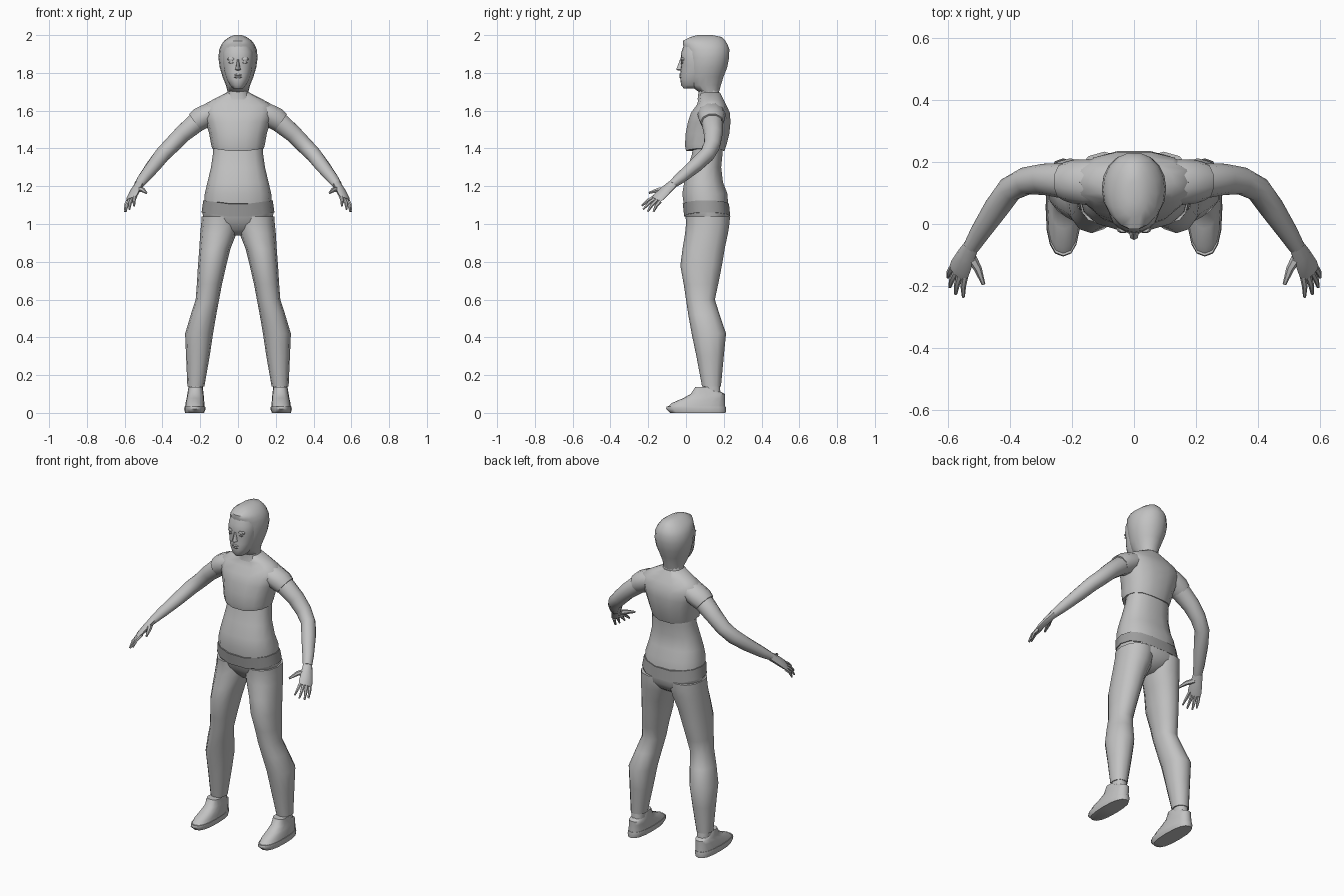
import bpy, bmesh, math
from mathutils import Vector


def material(name, v):
    m = bpy.data.materials.new(name)
    m.diffuse_color = (v, v, v, 1)
    return m


GREY = material("light grey", 0.54)
BELT = material("belt grey", 0.34)


def skin(name, rings, mat, mirror=False, caps=True, angle=50):
    """Join rings of points into one surface."""
    bm = bmesh.new()
    vs = [[bm.verts.new(p) for p in r] for r in rings]
    n = len(vs[0])
    for a, b in zip(vs, vs[1:]):
        for i in range(n):
            j = (i + 1) % n
            bm.faces.new((a[i], a[j], b[j], b[i]))
    if caps:
        bm.faces.new(vs[0][::-1])
        bm.faces.new(vs[-1])
    bmesh.ops.recalc_face_normals(bm, faces=bm.faces)
    me = bpy.data.meshes.new(name)
    bm.to_mesh(me)
    bm.free()
    ob = bpy.data.objects.new(name, me)
    bpy.context.collection.objects.link(ob)
    me.materials.append(mat)
    if mirror:
        ob.modifiers.new("mirror", 'MIRROR').use_mirror_merge = False
    bpy.ops.object.select_all(action='DESELECT')
    ob.select_set(True)
    bpy.context.view_layer.objects.active = ob
    bpy.ops.object.shade_smooth_by_angle(angle=math.radians(angle))
    return ob


def sq(v, p):
    return math.copysign(abs(v) ** (2 / p), v)


def loft(name, rows, mat, n=14, p=2.4, **kw):
    """Rows: z, x min, x max, y front, y back, optional dip at the middle."""
    rings = []
    for z, x0, x1, y0, y1, *dip in rows:
        d = dip[0] if dip else 0
        ring = []
        for i in range(n):
            a = 2 * math.pi * i / n
            c, s = sq(math.cos(a), p), sq(math.sin(a), p)
            ring.append(((x0 + x1) / 2 + c * (x1 - x0) / 2,
                         (y0 + y1) / 2 + s * (y1 - y0) / 2, z - d * (1 - abs(c))))
        rings.append(ring)
    return skin(name, rings, mat, **kw)


def tube(name, pts, mat, n=10, up=(0, 0, 1), **kw):
    """Points: x, y, z, side radius, upright radius."""
    ps = [Vector(q[:3]) for q in pts]
    rings = []
    for i, q in enumerate(pts):
        d = (ps[min(i + 1, len(ps) - 1)] - ps[max(i - 1, 0)]).normalized()
        side = d.cross(Vector(up)).normalized()
        top = side.cross(d)
        rings.append([ps[i] + side * math.cos(t) * q[3] + top * math.sin(t) * q[4]
                      for t in (2 * math.pi * k / n for k in range(n))])
    return skin(name, rings, mat, mirror=True, **kw)


def sym(rows):
    return [(r[0], -r[1], *r[1:]) for r in rows]


# Torso: bare waist, belt, trouser seat and cropped top
loft("waist", sym([(1.1, .18, -.012, .226, .02), (1.16, .176, -.022, .222),
                   (1.22, .162, -.012, .198), (1.3, .143, .008, .188),
                   (1.37, .133, .03, .195), (1.45, .13, .04, .2)]), GREY)
loft("belt", sym([(1.062, .193, -.012, .237, .03), (1.125, .184, -.02, .23, .025)]), BELT)
loft("trouser_seat", sym([(.94, .03, .06, .16), (.97, .1, .03, .205), (1.01, .18, .004, .23),
                          (1.07, .19, -.009, .234, .03)]), GREY)
loft("cropped_top", sym([(1.4, .137, -.002, .205, .02), (1.425, .143, -.008, .216, .012),
                         (1.48, .153, -.004, .232), (1.54, .172, .008, .238),
                         (1.59, .19, .025, .234), (1.63, .185, .055, .215),
                         (1.66, .13, .065, .2), (1.695, .062, .07, .182)]), GREY)
tube("sleeve", [(.08, .135, 1.605, .07, .045), (.15, .135, 1.582, .074, .062),
                (.2, .137, 1.557, .07, .063), (.226, .138, 1.538, .062, .057)], GREY)

# Legs and ankles
loft("trouser_leg", [(1.04, .0, .192, -.002, .233), (1.0, -.002, .195, 0, .23),
                     (.95, .008, .2, -.005, .222),
                     (.87, .04, .205, -.018, .205), (.78, .062, .212, -.03, .19),
                     (.68, .085, .218, -.012, .17), (.6, .1, .224, .0, .153),
                     (.52, .115, .25, .012, .178), (.42, .132, .28, .03, .212),
                     (.3, .15, .275, .055, .2), (.14, .178, .268, .085, .185)],
     GREY, n=12, p=2.2, mirror=True)
loft("ankle", [(.05, .185, .26, .09, .19), (.15, .185, .262, .092, .18)], GREY,
     n=10, mirror=True)

# Shoes: sole and upper
loft("shoe_sole", [(0, .18, .28, -.085, .21), (.02, .172, .285, -.105, .212),
                   (.035, .174, .282, -.102, .21)], GREY, n=16, p=2.5, mirror=True)
loft("shoe_upper", [(.03, .176, .28, -.1, .208), (.052, .178, .278, -.075, .207),
                    (.078, .18, .272, -.015, .206), (.1, .182, .268, .025, .206),
                    (.138, .187, .262, .05, .13)], GREY, n=16, p=2.5, mirror=True)

# Arms
tube("arm", [(.17, .137, 1.565, .055, .05), (.23, .14, 1.53, .057, .054),
             (.295, .144, 1.475, .05, .048), (.35, .138, 1.418, .045, .044),
             (.4, .112, 1.368, .042, .042), (.445, .05, 1.31, .04, .038),
             (.498, -.03, 1.243, .032, .03), (.525, -.075, 1.208, .026, .022)], GREY)
# Hands: palm, fingers and thumb
tube("palm", [(.522, -.068, 1.212, .026, .022), (.542, -.105, 1.18, .034, .02),
              (.562, -.145, 1.143, .04, .016), (.57, -.16, 1.128, .036, .011)],
     GREY, n=8, up=(.5, -.1, .86))
tips = [(.55, -.235, 1.095), (.575, -.226, 1.078), (.594, -.203, 1.066), (.6, -.172, 1.065)]
roots = [(.543, -.158, 1.148), (.558, -.157, 1.138), (.572, -.152, 1.128), (.584, -.138, 1.12)]
for k, (r, t) in enumerate(zip(roots, tips)):
    r, t = Vector(r), Vector(t)
    mid = r.lerp(t, .5) + Vector((.004, -.002, .005))
    tube(f"finger_{k + 1}", [(*r, .011, .011), (*mid, .0095, .0095), (*t, .005, .005)], GREY, n=6)
tube("thumb", [(.53, -.1, 1.185, .018, .016), (.503, -.145, 1.18, .013, .013),
               (.485, -.195, 1.165, .006, .006)], GREY, n=6)

# Neck, face and hood
loft("neck", sym([(1.66, .075, .06, .19), (1.7, .055, .065, .175), (1.78, .052, .05, .17)]), GREY)
loft("face", sym([(1.718, .028, -.012, .08), (1.735, .043, -.026, .1), (1.765, .06, -.03, .12),
                  (1.8, .072, -.03, .14), (1.84, .08, -.026, .15), (1.87, .083, -.029, .15),
                  (1.91, .082, -.025, .15), (1.955, .068, -.008, .14)]), GREY, n=20, p=2.2)
loft("hood", sym([(1.7, .055, .065, .176), (1.735, .064, .02, .186), (1.78, .082, .008, .2),
                  (1.83, .097, .003, .22), (1.88, .104, -.002, .23), (1.925, .099, -.01, .231),
                  (1.95, .088, -.018, .222), (1.97, .073, -.018, .21), (1.99, .046, .022, .19),
                  (2.0, .02, .06, .14)]), GREY, n=18, p=2.1)
# Facial features
loft("nose", sym([(1.812, .006, -.04, .0), (1.818, .016, -.052, .0), (1.83, .011, -.047, .0),
                  (1.87, .006, -.032, .0)]), GREY, n=8)
loft("lips", sym([(1.77, .012, -.032, 0), (1.778, .024, -.036, 0), (1.784, .027, -.033, 0),
                  (1.789, .024, -.036, 0), (1.796, .008, -.033, 0)]), GREY, n=12, angle=30)
loft("eye", [(1.849, .03, .04, -.024, -.015), (1.854, .022, .05, -.0265, -.015),
             (1.86, .028, .044, -.026, -.015)], GREY, n=8, mirror=True)
loft("brow", [(1.865, .018, .052, -.026, 0), (1.873, .016, .056, -.03, 0),
              (1.882, .02, .05, -.026, 0)], GREY, n=10, mirror=True)
